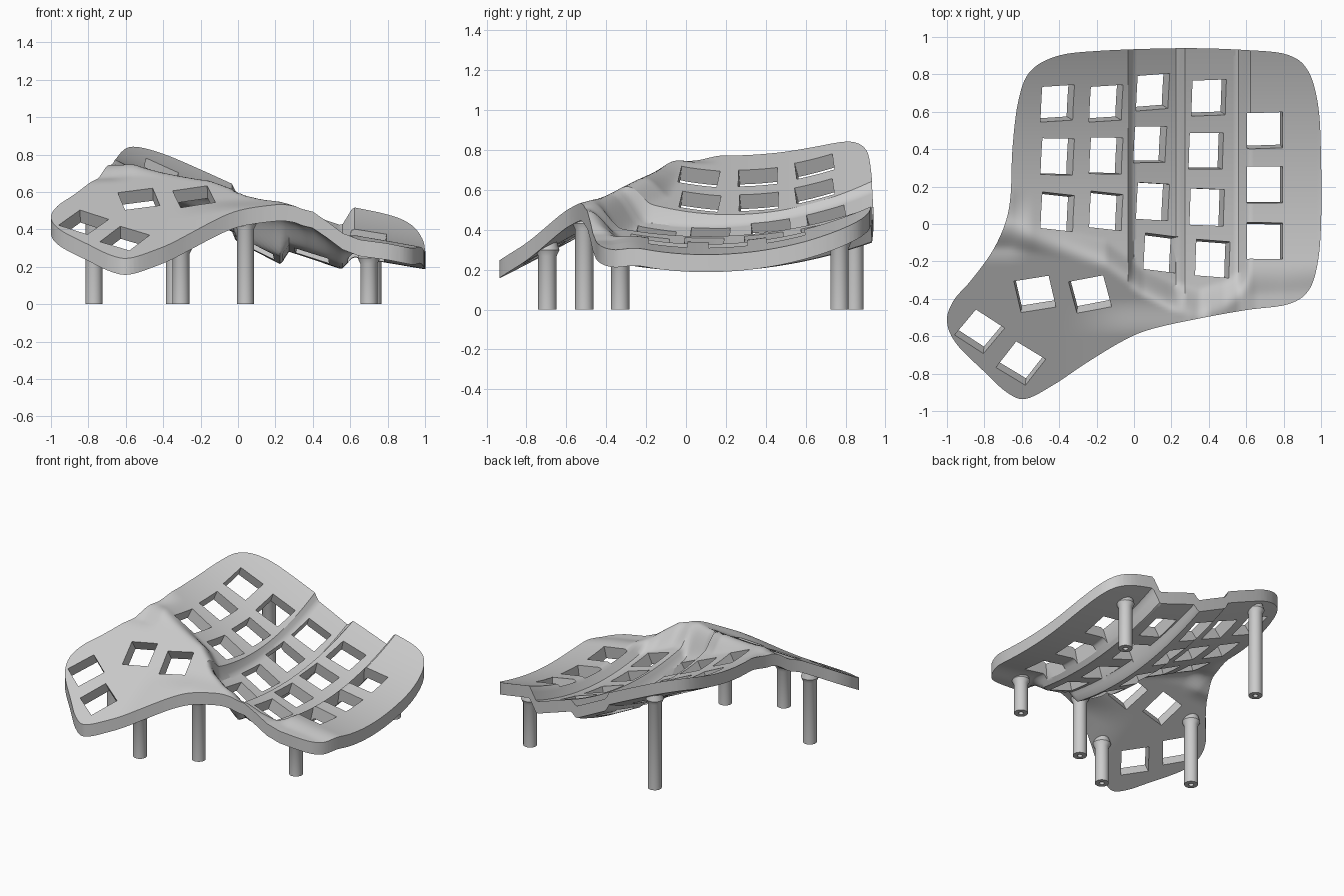
import bpy, bmesh, math
from mathutils import Vector, Matrix

if "Cube" in bpy.data.objects:
    bpy.data.objects.remove(bpy.data.objects["Cube"])

THICK = 0.088
grey = bpy.data.materials.new("light grey plastic")
grey.use_nodes = True
grey.diffuse_color = (0.6, 0.6, 0.6, 1)
grey.node_tree.nodes["Principled BSDF"].inputs["Base Color"].default_value = (0.6, 0.6, 0.6, 1)

# Rounded plan shape of the plate
OUTLINE = [(-.62, .65), (-.56, .81), (-.42, .895), (-.2, .925), (.25, .94), (.6, .93), (.82, .905),
           (.93, .82), (.985, .63), (1, .35), (1, 0), (.98, -.22), (.93, -.36), (.82, -.43),
           (.6, -.46), (.35, -.505), (.1, -.56), (-.05, -.62), (-.25, -.74), (-.43, -.86),
           (-.58, -.935), (-.68, -.9), (-.8, -.79), (-.95, -.64), (-1, -.52), (-.965, -.41),
           (-.87, -.3), (-.76, -.15), (-.69, 0), (-.66, .15), (-.65, .4)]
# Cross-section across the finger columns, with a step between neighbours
SECTION = [(-.66, .775), (-.03, .475), (-.01, .42), (.23, .3), (.27, .368),
           (.555, .275), (.615, .34), (1, .275)]
# Front-to-back curvature of each column
CURVE = [(-.03, .33), (-.01, .25), (.23, .25), (.27, .21), (.555, .21), (.615, .26)]
# Line where the finger bowl meets the thumb plane and the front lip
SEAM = [(-.66, .03), (-.35, -.03), (-.15, -.08), (.05, -.23), (.2, -.3), (.35, -.34),
        (.48, -.3), (.6, -.22), (1, -.2)]
# Height of the front lip from the thumb plane to the outer side
LIP = [(.3, .52), (.4, .495), (.48, .44), (.56, .38), (.65, .345), (.8, .325), (1, .285)]


def lerp_table(table, x):
    if x <= table[0][0]:
        return table[0][1]
    for (x0, y0), (x1, y1) in zip(table, table[1:]):
        if x <= x1:
            return y0 + (y1 - y0) * (x - x0) / (x1 - x0)
    return table[-1][1]


def smooth(t):
    t = max(0, min(1, t))
    return t * t * (3 - 2 * t)


def height(x, y):
    centre = lerp_table([(-.03, .22), (-.01, .1)], x)
    bowl = lerp_table(SECTION, x) + lerp_table(CURVE, x) * (y - centre) ** 2
    front = .56 + .04 * (x + .52) + .56 * (y + .38)
    front += .04 * smooth((x + .4) / .4) * smooth((-.4 - y) / .2)
    front += (lerp_table(LIP, x) - front) * smooth((x - .2) / .15)
    z = bowl + (front - bowl) * smooth((lerp_table(SEAM, x) - y) / .17)
    # Soft dip at the waist of the right edge
    return z - .045 * smooth((-.54 - x) / .14) * smooth((.2 - y) / .2) * smooth((y + .22) / .2)


def new_object(name, bm):
    bmesh.ops.recalc_face_normals(bm, faces=bm.faces[:])
    mesh = bpy.data.meshes.new(name)
    bm.to_mesh(mesh)
    bm.free()
    obj = bpy.data.objects.new(name, mesh)
    bpy.context.collection.objects.link(obj)
    mesh.materials.append(grey)
    return obj


def shade(obj, angle):
    bpy.ops.object.select_all(action='DESELECT')
    obj.select_set(True)
    bpy.context.view_layer.objects.active = obj
    bpy.ops.object.shade_smooth_by_angle(angle=math.radians(angle))


def closed_curve(points, steps=6):
    # Smooth closed curve through the points
    out, n = [], len(points)
    for i in range(n):
        a, b, c, d = (Vector(points[(i + k) % n]) for k in (-1, 0, 1, 2))
        for s in range(steps):
            t = s / steps
            out.append(b + (c - a) * t / 2 + (2 * a - 5 * b + 4 * c - d) * t * t / 2
                       + (3 * b - a - 3 * c + d) * t ** 3 / 2)
    return out


def extrude_down(bm, faces, drop):
    ext = bmesh.ops.extrude_face_region(bm, geom=faces)
    for v in ext["geom"]:
        if isinstance(v, bmesh.types.BMVert):
            v.co.z -= drop


# Sculpted slab
bm = bmesh.new()
bmesh.ops.create_grid(bm, x_segments=130, y_segments=130, size=1.04)
for v in bm.verts:
    v.co.z = height(v.co.x, v.co.y)
extrude_down(bm, bm.faces[:], THICK)
plate = new_object("key_plate", bm)

# Outline trimmer
bm = bmesh.new()
face = bm.faces.new([bm.verts.new((p.x, p.y, 2)) for p in closed_curve(OUTLINE)])
extrude_down(bm, [face], 3)
trimmer = new_object("outline_trimmer", bm)

# Square key openings, each square to the local surface: x, y, yaw
keys = [(-.41, y, -3) for y in (.645, .36, .065)]
keys += [(-.15, y, -3) for y in (.645, .365, .07)]
keys += [(x, y, -3) for x, y in ((.1, .705), (.085, .425), (.1, .12), (.14, -.155))]
keys += [(x, y, -2) for x, y in ((.4, .675), (.385, .39), (.39, .09), (.42, -.185))]
keys += [(.7, y, 0) for y in (.5, .21, -.09)]
keys += [(-.53, -.375, 13), (-.235, -.375, 15), (-.825, -.575, -40), (-.605, -.745, -38)]
bm = bmesh.new()
for x, y, yaw in keys:
    e = .06
    sx = (height(x + e, y) - height(x - e, y)) / (2 * e)
    sy = (height(x, y + e) - height(x, y - e)) / (2 * e)
    n = Vector((-sx, -sy, 1)).normalized()
    a = math.radians(yaw)
    u = Vector((math.cos(a), math.sin(a), 0))
    u = (u - n * u.dot(n)).normalized()
    frame = Matrix((u, n.cross(u), n)).transposed().to_4x4()
    centre = Vector((x, y, height(x, y))) - n * .03
    bmesh.ops.create_cube(bm, size=1, matrix=Matrix.Translation(centre) @ frame
                          @ Matrix.Diagonal((.19, .195, .3, 1)))
cutter = new_object("key_cutter", bm)

# Trim and pierce the slab, then drop the helpers
for helper, op in ((trimmer, 'INTERSECT'), (cutter, 'DIFFERENCE')):
    helper.hide_render = True
    mod = plate.modifiers.new(helper.name, 'BOOLEAN')
    mod.operation, mod.object, mod.solver = op, helper, 'EXACT'
bpy.context.view_layer.update()
graph = bpy.context.evaluated_depsgraph_get()
solid = bpy.data.meshes.new_from_object(plate.evaluated_get(graph))
plate.modifiers.clear()
plate.data = solid
solid.materials.clear()
solid.materials.append(grey)
for helper in (trimmer, cutter):
    bpy.data.objects.remove(helper)
shade(plate, 32)

# Round legs with a flared top and a screw hole in the foot
LEGS = {"front_right_leg": (-.305, -.695), "thumb_leg": (-.77, -.33), "front_leg": (.04, -.51),
        "front_left_leg": (.7, -.33), "back_left_leg": (.72, .77), "back_right_leg": (-.34, .845)}
for name, (x, y) in LEGS.items():
    h = height(x, y)
    profile = [(0, .06), (.017, .06), (.017, 0), (.046, 0), (.046, h - .13),
               (.06, h - .1), (.048, h - .06), (0, h - .06)]
    bm = bmesh.new()
    verts = [bm.verts.new((r, 0, z)) for r, z in profile]
    edges = [bm.edges.new(pair) for pair in zip(verts, verts[1:])]
    bmesh.ops.spin(bm, geom=verts + edges, cent=(0, 0, 0), axis=(0, 0, 1),
                   angle=math.tau, steps=32)
    bmesh.ops.remove_doubles(bm, verts=bm.verts[:], dist=.0001)
    leg = new_object(name, bm)
    leg.location = (x, y, 0)
    shade(leg, 30)
